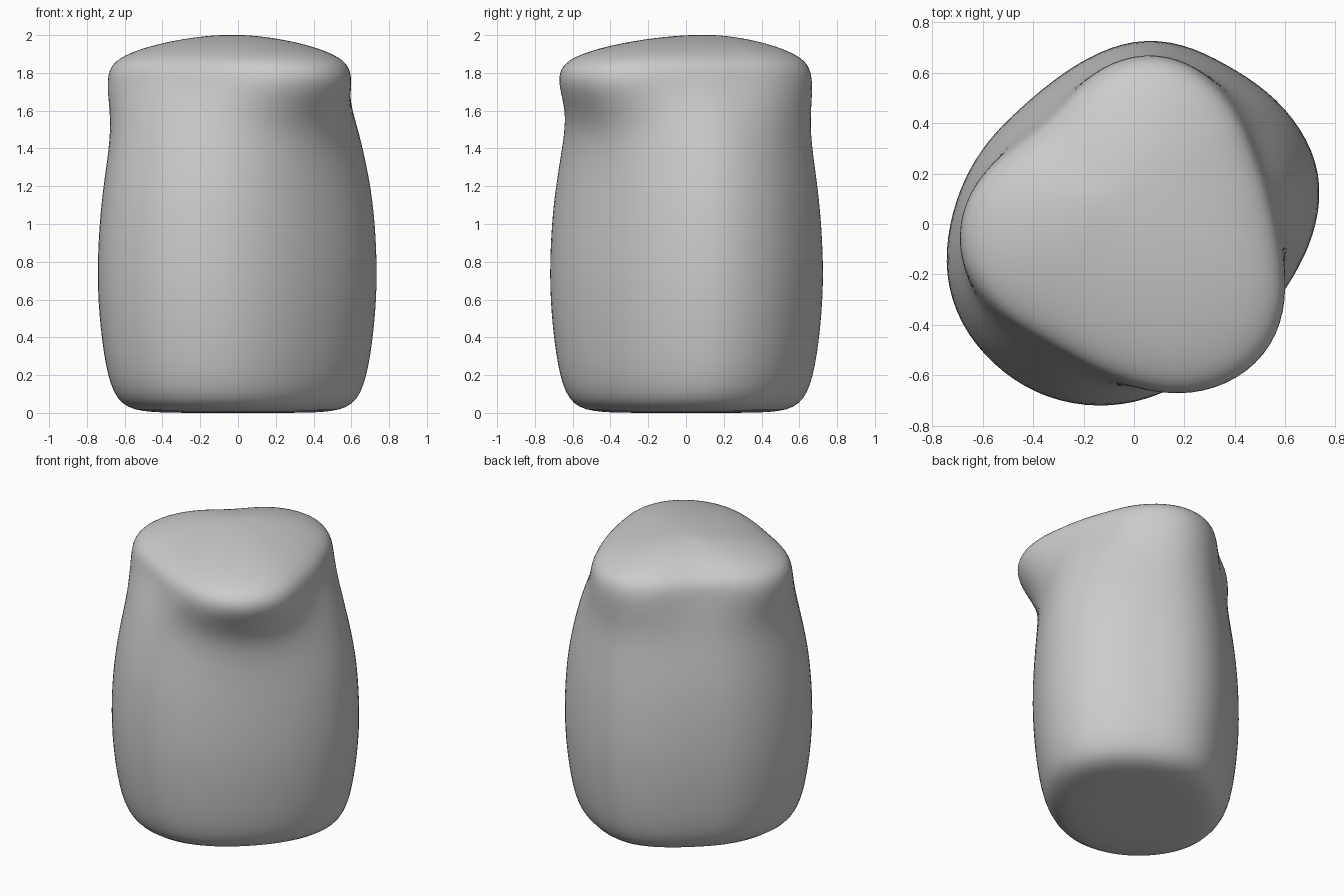
import bpy, bmesh
from math import cos, sin, radians

if "Cube" in bpy.data.objects:
    bpy.data.objects.remove(bpy.data.objects["Cube"])

# Radii every 15 degrees: oval body and three-cornered top
BODY = [.72, .76, .757, .74, .722, .735, .725, .68, .645, .635, .66, .69,
        .725, .768, .787, .782, .77, .742, .705, .66, .63, .62, .635, .67]
CROWN = [.565, .55, .555, .60, .645, .68, .67, .62, .55, .53, .575, .65,
         .695, .70, .66, .605, .58, .60, .645, .705, .74, .742, .695, .615]

# Height, blend from body to crown, scale
RINGS = [(0, 0, .1), (0, 0, .45), (.006, 0, .76), (.09, 0, .892), (.3, 0, .958),
         (.6, 0, 1), (.85, 0, 1), (1.13, 0, .973), (1.35, .09, .935),
         (1.51, .28, .925), (1.64, .68, .965), (1.75, 1, 1), (1.84, 1, .975),
         (1.895, 1, .86), (1.94, 1, .67), (1.975, 1, .44), (1.995, 1, .22),
         (2.001, 1, .08)]


def make_ring(bm, z, blend, scale):
    # The dome's peak sits slightly towards the back left
    shift = max(0, .975 - scale) if z > 1.84 else 0
    verts = []
    for i, (b, c) in enumerate(zip(BODY, CROWN)):
        r = 1.015 * scale * (b + (c - b) * blend)
        a = radians(15 * i)
        verts.append(bm.verts.new((r * cos(a) - .03 * shift, r * sin(a) + .1 * shift, z)))
    return verts


# Loft the whole form through its rings
bm = bmesh.new()
loops = [make_ring(bm, *ring) for ring in RINGS]
for low, high in zip(loops, loops[1:]):
    for i in range(len(low)):
        j = (i + 1) % len(low)
        bm.faces.new((low[i], low[j], high[j], high[i]))
bm.faces.new(loops[0][::-1])
bm.faces.new(loops[-1])
bmesh.ops.recalc_face_normals(bm, faces=bm.faces)
for f in bm.faces:
    f.smooth = True

mesh = bpy.data.meshes.new("rounded_block")
bm.to_mesh(mesh)
bm.free()
block = bpy.data.objects.new("rounded_block", mesh)
bpy.context.collection.objects.link(block)

# Soften the surface
sub = block.modifiers.new("smooth", "SUBSURF")
sub.levels = sub.render_levels = 2
